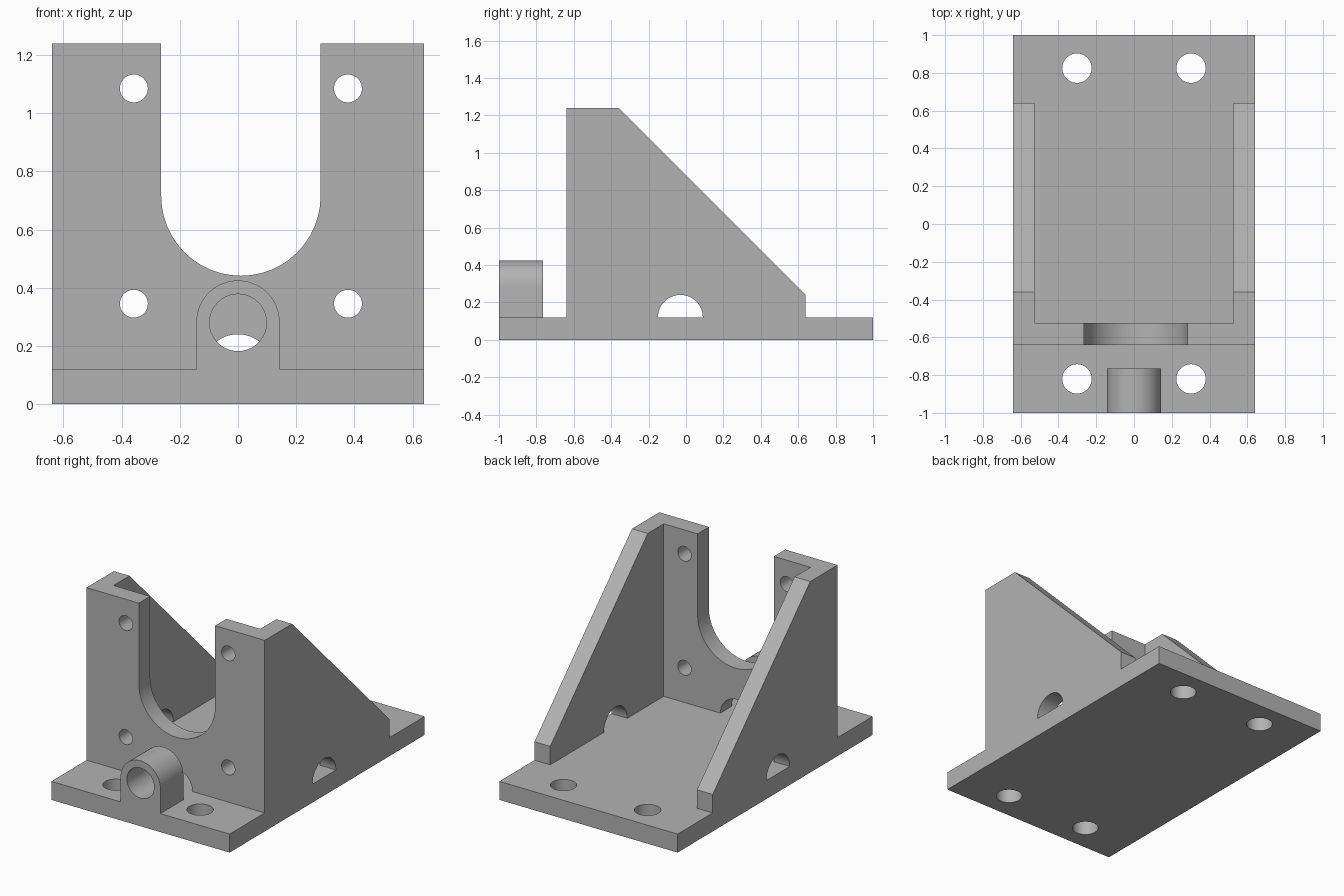
import bpy, bmesh, math
from math import pi, cos, sin
from mathutils import Vector

cube = bpy.data.objects.get("Cube")
if cube:
    bpy.data.objects.remove(cube, do_unlink=True)

grey = bpy.data.materials.new("plain grey")
grey.use_nodes = True
colour = (0.45, 0.45, 0.45, 1)
grey.diffuse_color = colour
grey.node_tree.nodes["Principled BSDF"].inputs["Base Color"].default_value = colour


def prism(name, profile, axis, start, end):
    """Extrude a 2D profile along an axis; profile uses the other two axes in order."""
    def place(p, depth):
        co = list(p)
        co.insert("xyz".index(axis), depth)
        return Vector(co)
    bm = bmesh.new()
    face = bm.faces.new([bm.verts.new(place(p, start)) for p in profile])
    top = bmesh.ops.extrude_face_region(bm, geom=[face])["geom"]
    shift = place((0, 0), end - start)
    bmesh.ops.translate(bm, vec=shift, verts=[v for v in top if isinstance(v, bmesh.types.BMVert)])
    bmesh.ops.recalc_face_normals(bm, faces=bm.faces)
    mesh = bpy.data.meshes.new(name)
    bm.to_mesh(mesh)
    bm.free()
    mesh.materials.append(grey)
    obj = bpy.data.objects.new(name, mesh)
    bpy.context.collection.objects.link(obj)
    return obj


def arc(u, v, r, a0=0.0, a1=pi, n=24):
    return [(u + r * cos(a0 + (a1 - a0) * i / n), v + r * sin(a0 + (a1 - a0) * i / n))
            for i in range(n + 1)]


def circle(u, v, r):
    return arc(u, v, r, 0, 2 * pi, 40)[:-1]


def combine(target, tool, operation):
    mod = target.modifiers.new("combine", "BOOLEAN")
    mod.object, mod.operation, mod.solver = tool, operation, "EXACT"
    bpy.context.view_layer.objects.active = target
    bpy.ops.object.modifier_apply(modifier=mod.name)
    bpy.data.objects.remove(tool, do_unlink=True)


def cut(profile, axis, start, end):
    combine(bracket, prism("cutter", profile, axis, start, end), "DIFFERENCE")


W, T = 0.64, 0.12          # half width, base thickness
INNER = 0.527              # inside face of the walls

# Base and sloping gussets share one side profile
bracket = prism("mounting_bracket",
                [(-1, 0), (1, 0), (1, T), (W, T), (W, 0.24), (-0.36, 1.24),
                 (-W, 1.24), (-W, T), (-1, T)], "x", -W, W)

# Hollow between the two gussets, behind the front plate
cut([(-INNER, -INNER + 0.003), (INNER, -INNER + 0.003), (INNER, 0.8), (-INNER, 0.8)], "z", T, 1.5)

# U-shaped slot in the front plate
cut([(0.284, 1.5)] + [(-0.264, 1.5)] + arc(0.01, 0.715, 0.274, pi, 2 * pi), "y", -0.8, -0.4)

# Cable arches: front plate and both gussets
cut(arc(0, T, 0.12), "y", -0.7, -0.4)
for side in (-1, 1):
    cut(arc(-0.03, T, 0.12), "x", side * 0.45, side * 0.7)

# Bolt holes in the front plate and the base
for x in (-0.358, 0.378):
    for z in (0.345, 1.085):
        cut(circle(x, z, 0.048), "y", -0.8, -0.4)
for x in (-0.302, 0.302):
    for y in (-0.82, 0.825):
        cut(circle(x, y, 0.078), "z", -0.1, 0.2)

# Round-topped lug on the front edge, with its bore
lug = prism("lug", [(-0.143, 0.06), (0.143, 0.06)] + arc(0, 0.282, 0.143), "y", -1, -0.765)
combine(bracket, lug, "UNION")
cut(circle(0, 0.28, 0.098), "y", -1.1, -0.7)

# Tidy coplanar seams, then shade
bm = bmesh.new()
bm.from_mesh(bracket.data)
bmesh.ops.remove_doubles(bm, verts=bm.verts, dist=1e-5)
bmesh.ops.dissolve_limit(bm, angle_limit=math.radians(0.5), verts=bm.verts, edges=bm.edges)
bm.to_mesh(bracket.data)
bm.free()
bpy.ops.object.select_all(action="DESELECT")
bracket.select_set(True)
bpy.context.view_layer.objects.active = bracket
bpy.ops.object.shade_smooth_by_angle(angle=math.radians(30))
